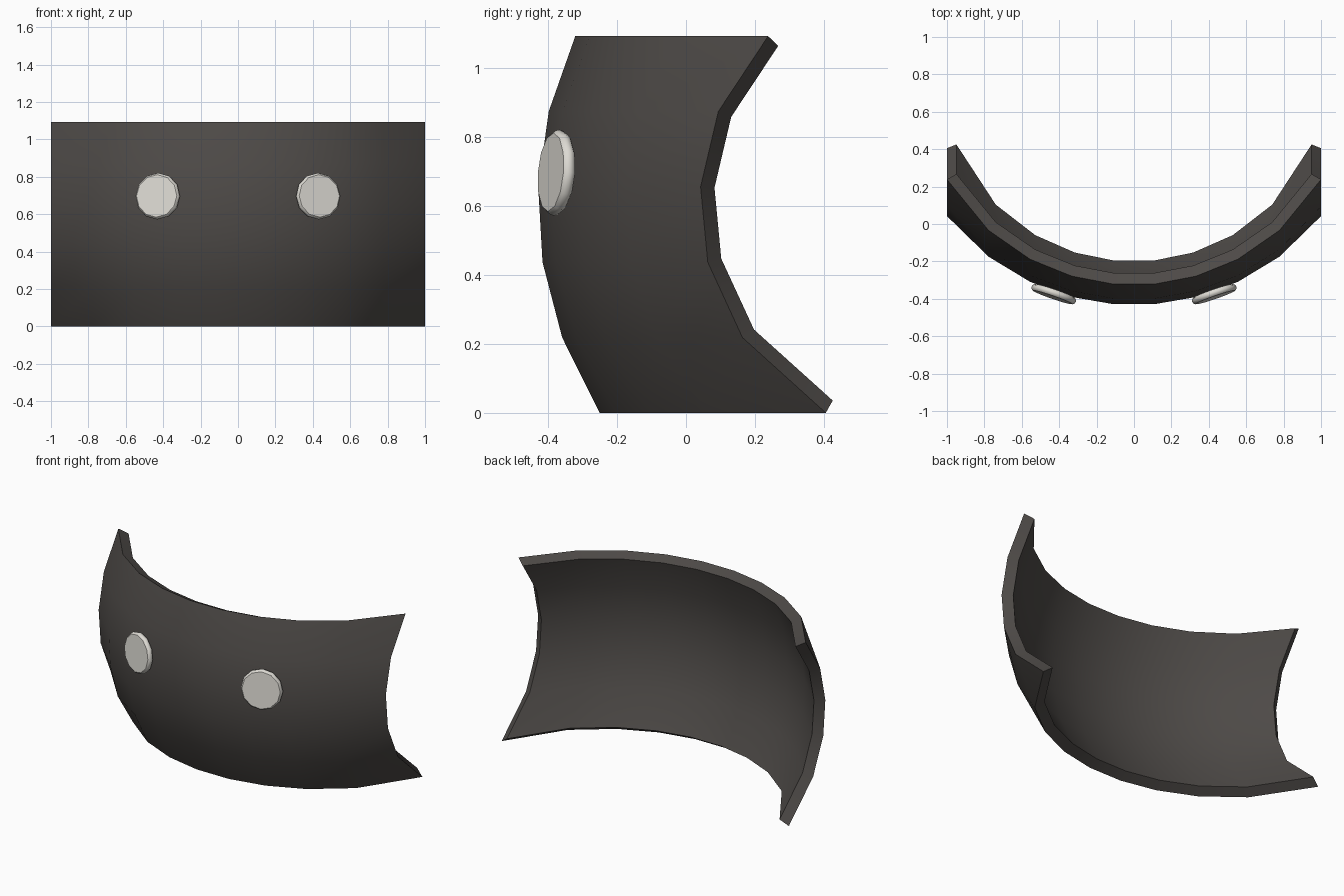
import bpy, bmesh, math
from mathutils import Vector

if "Cube" in bpy.data.objects:
    bpy.data.objects.remove(bpy.data.objects["Cube"])

R2, A, K, ZC, YC, H = 1.44, 0.914, 1.064, 0.61, 0.766, 1.092
COLS, ROWS, THICK = 9, 5, 0.065


def surf(x, z):
    return Vector((x, YC - math.sqrt(R2 - A * x * x - K * (z - ZC) ** 2), z))


def normal(p):
    # outward normal of the ellipsoid
    return Vector((A * p.x, p.y - YC, K * (p.z - ZC))).normalized()


def material(name, col):
    m = bpy.data.materials.new(name)
    m.diffuse_color = (*col, 1)
    m.use_nodes = True
    m.node_tree.nodes["Principled BSDF"].inputs["Base Color"].default_value = m.diffuse_color
    return m


def finish(bm, name, mat, angle):
    bmesh.ops.recalc_face_normals(bm, faces=bm.faces)
    me = bpy.data.meshes.new(name)
    bm.to_mesh(me)
    bm.free()
    ob = bpy.data.objects.new(name, me)
    bpy.context.collection.objects.link(ob)
    me.materials.append(mat)
    bpy.ops.object.select_all(action='DESELECT')
    ob.select_set(True)
    bpy.context.view_layer.objects.active = ob
    bpy.ops.object.shade_smooth_by_angle(angle=math.radians(angle))
    return ob


dark = material("dark_shell", (0.075, 0.068, 0.063))
pale = material("pale_stud", (0.72, 0.70, 0.65))

# Curved shell: outer and inner grids joined by a flat rim
bm = bmesh.new()
outer, inner = {}, {}
for i in range(COLS + 1):
    for j in range(ROWS + 1):
        p = surf(-1 + 2 * i / COLS, H * j / ROWS)
        outer[i, j] = bm.verts.new(p)
        inner[i, j] = bm.verts.new(p - normal(p) * THICK)
for i in range(COLS):
    for j in range(ROWS):
        loop = [(i, j), (i + 1, j), (i + 1, j + 1), (i, j + 1)]
        bm.faces.new([outer[k] for k in loop])
        bm.faces.new([inner[k] for k in reversed(loop)])
rim = ([(i, 0) for i in range(COLS)] + [(COLS, j) for j in range(ROWS)]
       + [(i, ROWS) for i in range(COLS, 0, -1)] + [(0, j) for j in range(ROWS, 0, -1)])
for a, b in zip(rim, rim[1:] + rim[:1]):
    bm.faces.new([outer[b], outer[a], inner[a], inner[b]])
finish(bm, "curved_shell", dark, 40)

# Two twelve-sided studs lying on the outer surface
for side, sx in (("left", -1), ("right", 1)):
    bm = bmesh.new()
    c = surf(sx * 0.424, 0.695)
    n = normal(c)
    c += n * 0.016
    u = Vector((0, 0, 1)).cross(n).normalized()
    v = n.cross(u)
    rings = []
    for r, h in ((0.112, -0.018), (0.122, -0.011), (0.125, 0.0), (0.122, 0.011), (0.114, 0.018)):
        rings.append([bm.verts.new(c + n * h + r * (u * math.cos(t) + v * math.sin(t)))
                      for t in (math.tau * k / 12 for k in range(12))])
    for lo, hi in zip(rings, rings[1:]):
        for k in range(12):
            m = (k + 1) % 12
            bm.faces.new([lo[k], lo[m], hi[m], hi[k]])
    bm.faces.new(rings[0][::-1])
    bm.faces.new(rings[-1])
    finish(bm, side + "_stud", pale, 40)
